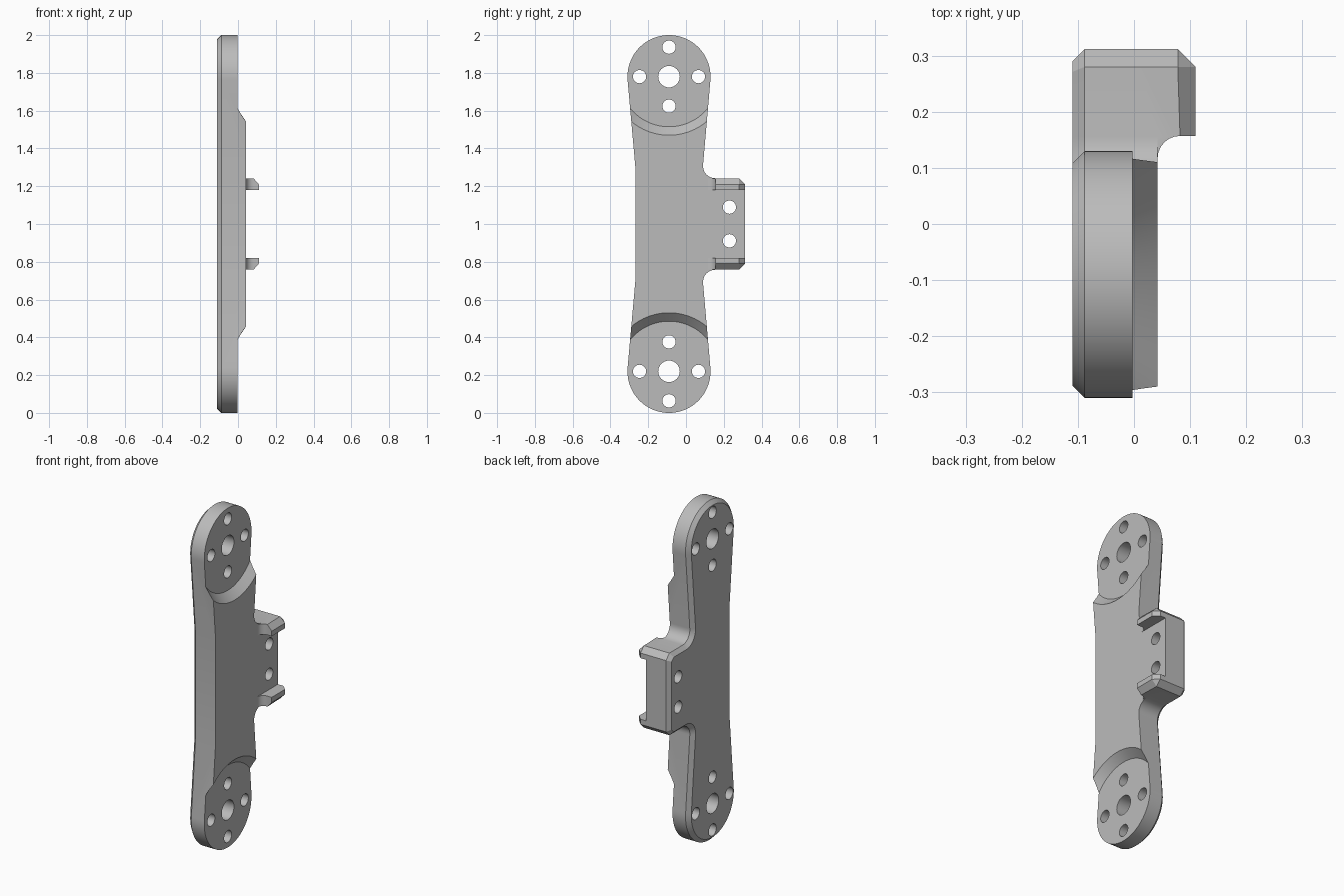
import bpy, bmesh
from math import sin, cos, radians
from mathutils import Matrix

if "Cube" in bpy.data.objects:
    bpy.data.objects.remove(bpy.data.objects["Cube"])

BACK, REST, FACE, TIP = -0.11, -0.003, 0.042, 0.11   # levels along x
MID_Y, END_Z, END_R = -0.09, 0.78, 0.22              # end discs, z measured from the middle
TAB_Y, TAB_Z, CHAMFER = 0.312, 0.242, 0.032

grey = bpy.data.materials.new("plain grey")
grey.use_nodes = True
grey.diffuse_color = (0.5, 0.5, 0.5, 1)
grey.node_tree.nodes["Principled BSDF"].inputs["Base Color"].default_value = (0.5, 0.5, 0.5, 1)


def make_object(name, bm):
    bmesh.ops.recalc_face_normals(bm, faces=bm.faces)
    mesh = bpy.data.meshes.new(name)
    bm.to_mesh(mesh)
    bm.free()
    mesh.materials.append(grey)
    ob = bpy.data.objects.new(name, mesh)
    bpy.context.collection.objects.link(ob)
    ob.location.z = 1
    return ob


def arc(cu, cv, r, start, end, steps):
    angles = [radians(start + (end - start) * i / steps) for i in range(steps + 1)]
    return [(cu + r * cos(a), cv + r * sin(a)) for a in angles]


def extrude(points, offset):
    bm = bmesh.new()
    face = bm.faces.new([bm.verts.new(p) for p in points])
    new = bmesh.ops.extrude_face_region(bm, geom=[face])["geom"]
    bmesh.ops.translate(bm, vec=offset, verts=[v for v in new if isinstance(v, bmesh.types.BMVert)])
    bmesh.ops.recalc_face_normals(bm, faces=bm.faces)
    return bm


def add_cone(bm, y, z, x0, x1, r0, r1, sides):
    place = Matrix.Translation(((x0 + x1) / 2, y, z)) @ Matrix.Rotation(radians(90), 4, 'Y')
    bmesh.ops.create_cone(bm, cap_ends=True, segments=sides, radius1=r0, radius2=r1,
                          depth=x1 - x0, matrix=place)


def boolean(target, tool, operation):
    mod = target.modifiers.new(tool.name, 'BOOLEAN')
    mod.object, mod.operation, mod.solver = tool, operation, 'EXACT'
    bpy.ops.object.select_all(action='DESELECT')
    bpy.context.view_layer.objects.active = target
    target.select_set(True)
    bpy.ops.object.modifier_apply(modifier=mod.name)
    bpy.data.objects.remove(tool)


# Outline of the upper half, from the tab over the rounded end to the waist
fillet = 0.065
upper = [(TAB_Y, TAB_Z - CHAMFER), (TAB_Y - CHAMFER, TAB_Z)]
upper += arc(0.09 + fillet, TAB_Z + fillet, fillet, -90, -185, 8)
upper += arc(MID_Y, END_Z, END_R, -5, 185, 40)
upper += [(-0.268, 0.3)]
outline = upper + [(y, -z) for y, z in reversed(upper)]

# Plate with a chamfered back rim
bm = extrude([(BACK, y, z) for y, z in outline], (FACE - BACK, 0, 0))
rim = [e for e in bm.edges if all(abs(v.co.x - BACK) < 1e-4 for v in e.verts)]
bmesh.ops.bevel(bm, geom=rim, offset=0.022, segments=1, affect='EDGES')
plate = make_object("arm_plate", bm)

# Lips at the top and bottom of the tab, filleted at the root and chamfered outside
profile = [(FACE - 0.03, TAB_Y), (FACE - 0.03, 0.117)]
profile += arc(FACE + 0.04, 0.117, 0.04, 180, 90, 6)
profile += [(TIP, 0.157), (TIP, TAB_Y)]
for name, side in (("upper_lip", 1), ("lower_lip", -1)):
    bm = extrude([(x, y, 0.18 * side) for x, y in profile], (0, 0, (TAB_Z - 0.18) * side))

    def on_outside(v):
        return (abs(v.co.x - TIP) < 1e-4, abs(v.co.y - TAB_Y) < 1e-4,
                abs(v.co.z - TAB_Z * side) < 1e-4)

    corners = [e for e in bm.edges
               if sum(a and b for a, b in zip(*map(on_outside, e.verts))) == 2]
    bmesh.ops.bevel(bm, geom=corners, offset=CHAMFER, segments=1, affect='EDGES')
    boolean(plate, make_object(name, bm), 'UNION')

# Sunken round seats with sloping walls at both ends
bm = bmesh.new()
for side in (1, -1):
    add_cone(bm, MID_Y, END_Z * side, REST, REST + 0.1, 0.265, 0.365, 96)
boolean(plate, make_object("seat_cutter", bm), 'DIFFERENCE')

# Bolt holes in the ends and in the tab
bm = bmesh.new()
for side in (1, -1):
    holes = [(MID_Y, END_Z, 0.057), (0.23, 0.089, 0.035)]
    holes += [(MID_Y + dy, END_Z + dz, 0.035)
              for dy, dz in ((0.156, 0), (-0.156, 0), (0, 0.156), (0, -0.156))]
    for y, z, r in holes:
        add_cone(bm, y, z * side, -0.3, 0.3, r, r, 32)
boolean(plate, make_object("hole_cutter", bm), 'DIFFERENCE')

bpy.ops.object.shade_smooth_by_angle(angle=radians(25))
